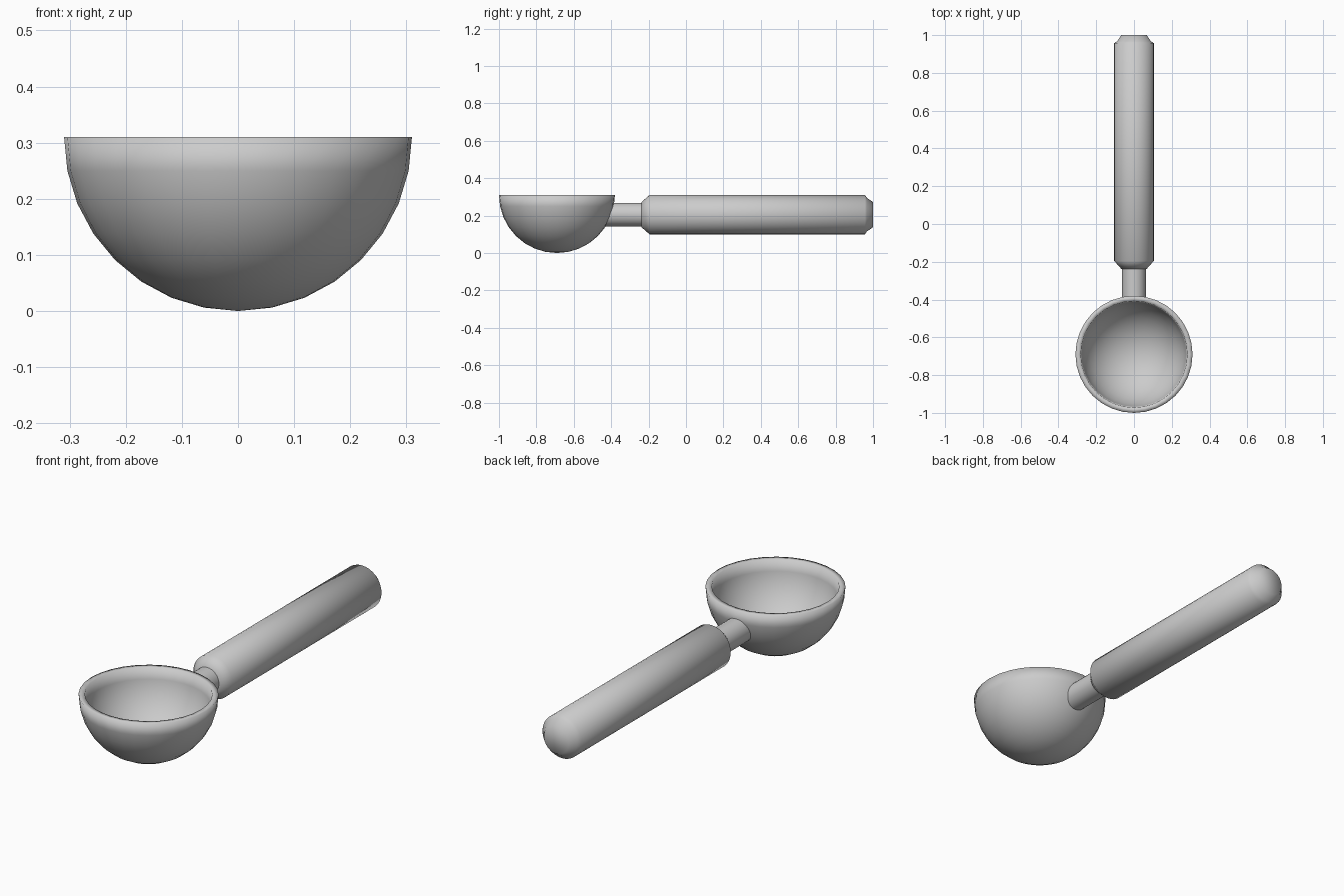
import bpy, math
from mathutils import Vector

if "Cube" in bpy.data.objects:
    bpy.data.objects.remove(bpy.data.objects["Cube"])

R, WALL = 0.31, 0.028
BOWL = Vector((0, -0.69, 0.31))
AXIS_Z = 0.205


def make(name, verts, faces):
    mesh = bpy.data.meshes.new(name)
    mesh.from_pydata(verts, [], faces)
    mesh.shade_smooth()
    obj = bpy.data.objects.new(name, mesh)
    bpy.context.collection.objects.link(obj)
    return obj


def loft(rings, cap_start=False, cap_end=False):
    n = len(rings[0])
    verts = [v for ring in rings for v in ring]
    faces = [(i * n + j, i * n + (j + 1) % n, (i + 1) * n + (j + 1) % n, (i + 1) * n + j)
             for i in range(len(rings) - 1) for j in range(n)]
    if cap_start:
        faces.append(tuple(reversed(range(n))))
    if cap_end:
        faces.append(tuple(range(len(verts) - n, len(verts))))
    return verts, faces


def bowl_ring(radius, angle, n=32):
    return [BOWL + Vector((radius * math.cos(angle) * math.cos(2 * math.pi * j / n),
                           radius * math.cos(angle) * math.sin(2 * math.pi * j / n),
                           -radius * math.sin(angle))) for j in range(n)]


def rod_ring(radius, y, n=32):
    return [Vector((radius * math.sin(2 * math.pi * j / n), y,
                    AXIS_Z + radius * math.cos(2 * math.pi * j / n))) for j in range(n)]


# Bowl: outer hemisphere from the bottom up, over the rim, down the inside
step = math.pi / 16
outer = [bowl_ring(R, i * step) for i in range(7, -1, -1)]
inner = [bowl_ring(R - WALL, i * step) for i in range(0, 8)]
verts, faces = loft(outer + inner)
n = 32
bottom, inside = len(verts), len(verts) + 1
last = len(verts) - n
verts += [BOWL - Vector((0, 0, R)), BOWL - Vector((0, 0, R - WALL))]
for j in range(n):
    k = (j + 1) % n
    faces += [(bottom, k, j), (inside, last + j, last + k)]
make("bowl", verts, faces)

# Neck: its front end follows the bowl wall
start = rod_ring(0.063, 0)
for v in start:
    v.y = BOWL.y + math.sqrt((R - WALL / 2) ** 2 - v.x ** 2 - (v.z - BOWL.z) ** 2)
make("neck", *loft([start, rod_ring(0.063, -0.20)]))

# Handle: round grip with tapered ends
profile = [(0.068, -0.237), (0.105, -0.195), (0.105, 0.957), (0.090, 0.967), (0.067, 1.0)]
make("handle", *loft([rod_ring(r, y) for r, y in profile], True, True))
